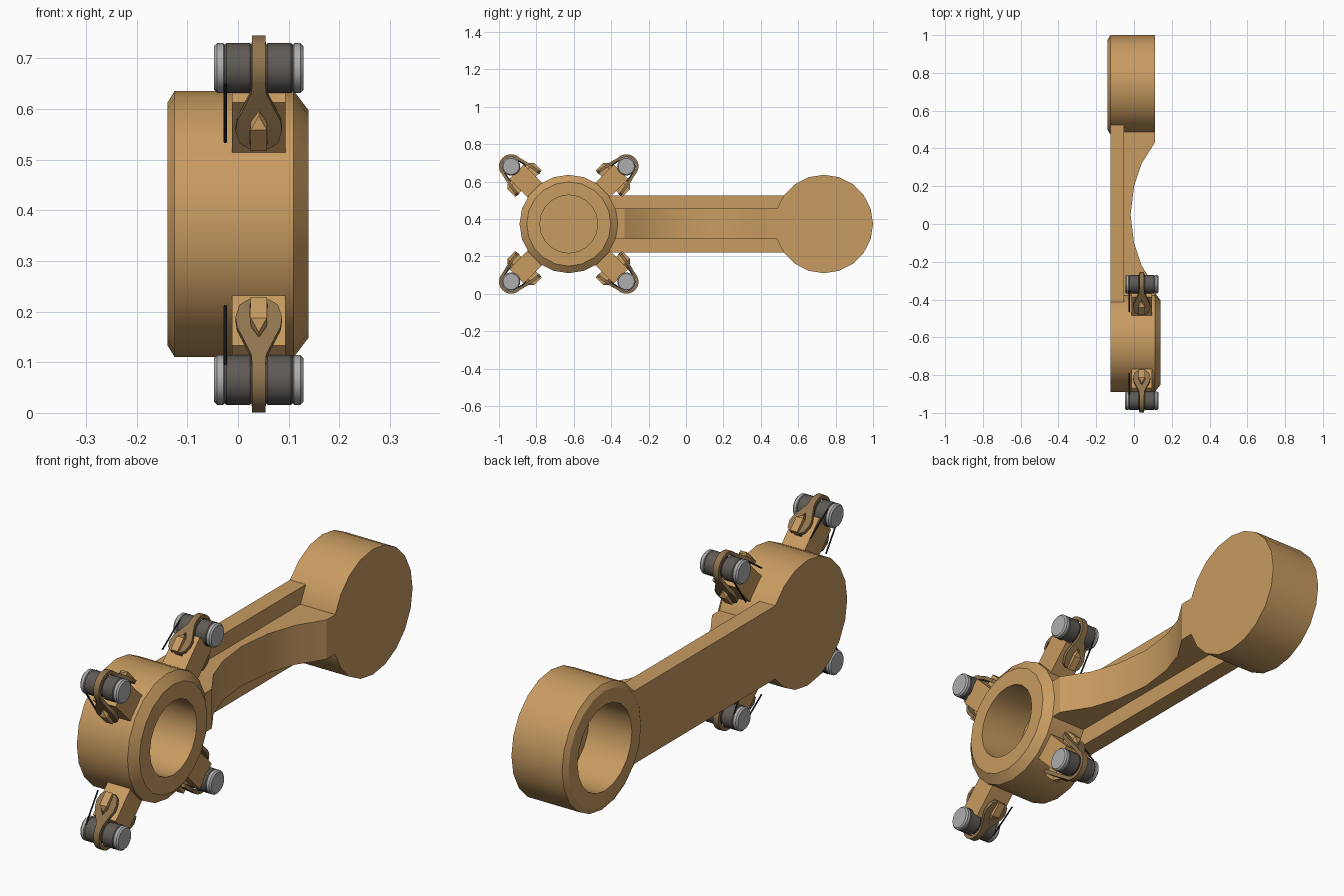
import bpy, bmesh, math
from mathutils import Vector

if "Cube" in bpy.data.objects:
    bpy.data.objects.remove(bpy.data.objects["Cube"])

CZ, HUB_Y, BOSS_Y = 0.373, -0.627, 0.737
PIN_R, PIN_X = 0.4356, 0.041
Q = math.sqrt(0.5)


def material(name, rgb):
    m = bpy.data.materials.new(name)
    m.diffuse_color = (*rgb, 1)
    m.use_nodes = True
    m.node_tree.nodes["Principled BSDF"].inputs["Base Color"].default_value = m.diffuse_color
    return m


BRASS = material("brass tan", (0.58, 0.33, 0.12))
STRAP = material("dark bronze", (0.28, 0.175, 0.075))
GREY = material("dark grey", (0.115, 0.102, 0.09))
SILVER = material("silver", (0.42, 0.42, 0.42))
WIRE = material("wire black", (0.02, 0.02, 0.02))


def finish(bm, name, mat):
    bmesh.ops.remove_doubles(bm, verts=bm.verts, dist=1e-5)
    bmesh.ops.recalc_face_normals(bm, faces=bm.faces)
    me = bpy.data.meshes.new(name)
    bm.to_mesh(me)
    bm.free()
    me.materials.append(mat)
    ob = bpy.data.objects.new(name, me)
    bpy.context.collection.objects.link(ob)
    return ob


def loft(bm, rings):
    """Skin equal-length closed rings of points and cap both ends."""
    vs = [[bm.verts.new(p) for p in ring] for ring in rings]
    n = len(vs[0])
    for a, b in zip(vs, vs[1:]):
        for i in range(n):
            j = (i + 1) % n
            bm.faces.new((a[i], a[j], b[j], b[i]))
    bm.faces.new(vs[0])
    bm.faces.new(vs[-1])


def lathe_x(name, profile, y, z, mat, n=20):
    """Revolve (x, radius) points about an axis parallel to x."""
    bm = bmesh.new()
    ang = [2 * math.pi * i / n for i in range(n)]
    loft(bm, [[(x, y + r * math.cos(a), z + r * math.sin(a)) for a in ang] for x, r in profile])
    return finish(bm, name, mat)


def box(name, lo, hi, mat):
    bm = bmesh.new()
    loft(bm, [[(x, lo[1], lo[2]), (x, hi[1], lo[2]), (x, hi[1], hi[2]), (x, lo[1], hi[2])]
              for x in (lo[0], hi[0])])
    return finish(bm, name, mat)


# Two cupped bosses, opening to opposite sides
lathe_x("front_hub", [(-0.125, 0.263), (0.11, 0.263), (0.139, 0.225), (0.139, 0.155), (-0.06, 0.155)],
        HUB_Y, CZ, BRASS)
lathe_x("rear_boss", [(0.11, 0.263), (-0.125, 0.263), (-0.139, 0.24), (-0.139, 0.18), (0.06, 0.18)],
        BOSS_Y, CZ, BRASS)

# Flat arm plate and the scooped rib on it
box("arm_plate", (-0.125, -0.425, CZ - 0.153), (-0.052, 0.535, CZ + 0.153), BRASS)
curve = [(0.11, 0.52), (0.11, 0.43), (0.04, 0.32), (0.0, 0.2), (-0.018, 0.05), (0.0, -0.1),
         (0.04, -0.22), (0.11, -0.33), (0.11, -0.41), (-0.1, -0.41), (-0.1, 0.52)]
bm = bmesh.new()
loft(bm, [[(x, y, z) for x, y in curve] for z in (CZ - 0.081, CZ + 0.084)])
finish(bm, "arm_rib", BRASS)

# Strap sections: radius, tangential offset, inner and outer half width
fork = [(0.303, 0.092, 0.016, 0.021), (0.315, 0.090, 0.017, 0.038), (0.345, 0.086, 0.017, 0.046),
        (0.368, 0.081, 0.015, 0.043), (0.392, 0.076, 0, 0.032), (0.43, 0.066, 0, 0.015)]
arc = [(PIN_R + 0.065 * math.sin(a), 0.065 * math.cos(a), 0, 0.013)
       for a in (math.radians(18 * i) for i in range(1, 10))]
strap_path = fork + arc + [(r, -t, wi, wo) for r, t, wi, wo in reversed(fork)]


def clamp(sy, sz, tag):
    """One radial post with pin, strap, pegs and spring wires."""
    def P(x, r, t):
        return Vector((PIN_X + x, HUB_Y + sy * Q * (r - t), CZ + sz * Q * (r + t)))

    # post
    bm = bmesh.new()
    loft(bm, [[P(x, r, t) for x, t in ((-.053, -.055), (.053, -.055), (.053, .055), (-.053, .055))]
              for r in (0.2, 0.395)])
    finish(bm, "post_" + tag, BRASS)

    # pin: slim core, two dark rollers, silver end caps
    c = P(0, PIN_R, 0)
    lathe_x("pin_core_" + tag, [(PIN_X - 0.02, 0.04), (PIN_X + 0.02, 0.04)], c.y, c.z, GREY)
    for s in (-1, 1):
        side = tag + ("_left" if s < 0 else "_right")
        roll = [(0.013, 0.045), (0.017, 0.049), (0.064, 0.049), (0.068, 0.046)]
        lathe_x("roller_" + side, [(PIN_X + s * x, r) for x, r in roll], c.y, c.z, GREY)
        cap = [(0.067, 0.045), (0.070, 0.049), (0.082, 0.049), (0.088, 0.043)]
        lathe_x("pin_cap_" + side, [(PIN_X + s * x, r) for x, r in cap], c.y, c.z, SILVER)

    # strap: outer path and an inward offset, mirrored in x
    bm = bmesh.new()
    pts = [Vector((r, t)) for r, t, _, _ in strap_path]
    for s in (-1, 1):
        rings = []
        for i, (r, t, wi, wo) in enumerate(strap_path):
            d = (pts[min(i + 1, len(pts) - 1)] - pts[max(i - 1, 0)]).normalized()
            ir, it = r + d.y * 0.015, t - d.x * 0.015
            rings.append([P(s * wi, r, t), P(s * wo, r, t), P(s * wo, ir, it), P(s * wi, ir, it)])
        loft(bm, rings)
    # drop the two coincident centre walls
    bmesh.ops.delete(bm, geom=[f for f in bm.faces
                               if all(abs(v.co.x - PIN_X) < 1e-6 for v in f.verts)], context='FACES')
    finish(bm, "strap_" + tag, STRAP)

    for k in (-1, 1):
        side = tag + ("_inner" if k < 0 else "_outer")
        # wedge peg held in the fork
        bm = bmesh.new()
        for x in (-0.016, 0.016):
            for r in (0.304, 0.362):
                for t in (0.05, 0.1):
                    bm.verts.new(P(x, r, k * t))
        for t in (0.05, 0.08):
            bm.verts.new(P(0, 0.382, k * t))
        bmesh.ops.convex_hull(bm, input=bm.verts)
        bmesh.ops.dissolve_limit(bm, angle_limit=0.02, verts=bm.verts, edges=bm.edges)
        finish(bm, "peg_" + side, BRASS)
        # spring wire leg
        bm = bmesh.new()
        loft(bm, [[P(-0.066 + 0.0035 * math.cos(a), r, k * (t + 0.0035 * math.sin(a)))
                   for a in (math.pi / 3 * i for i in range(6))]
                  for r, t in ((0.302, 0.073), (0.44, 0.048))])
        finish(bm, "spring_wire_" + side, WIRE)


for sy, ny in ((-1, "front"), (1, "back")):
    for sz, nz in ((-1, "bottom"), (1, "top")):
        clamp(sy, sz, ny + "_" + nz)

# smooth round surfaces, keep hard edges
for ob in bpy.data.objects:
    ob.select_set(True)
    bpy.context.view_layer.objects.active = ob
bpy.ops.object.shade_smooth_by_angle(angle=math.radians(25))
